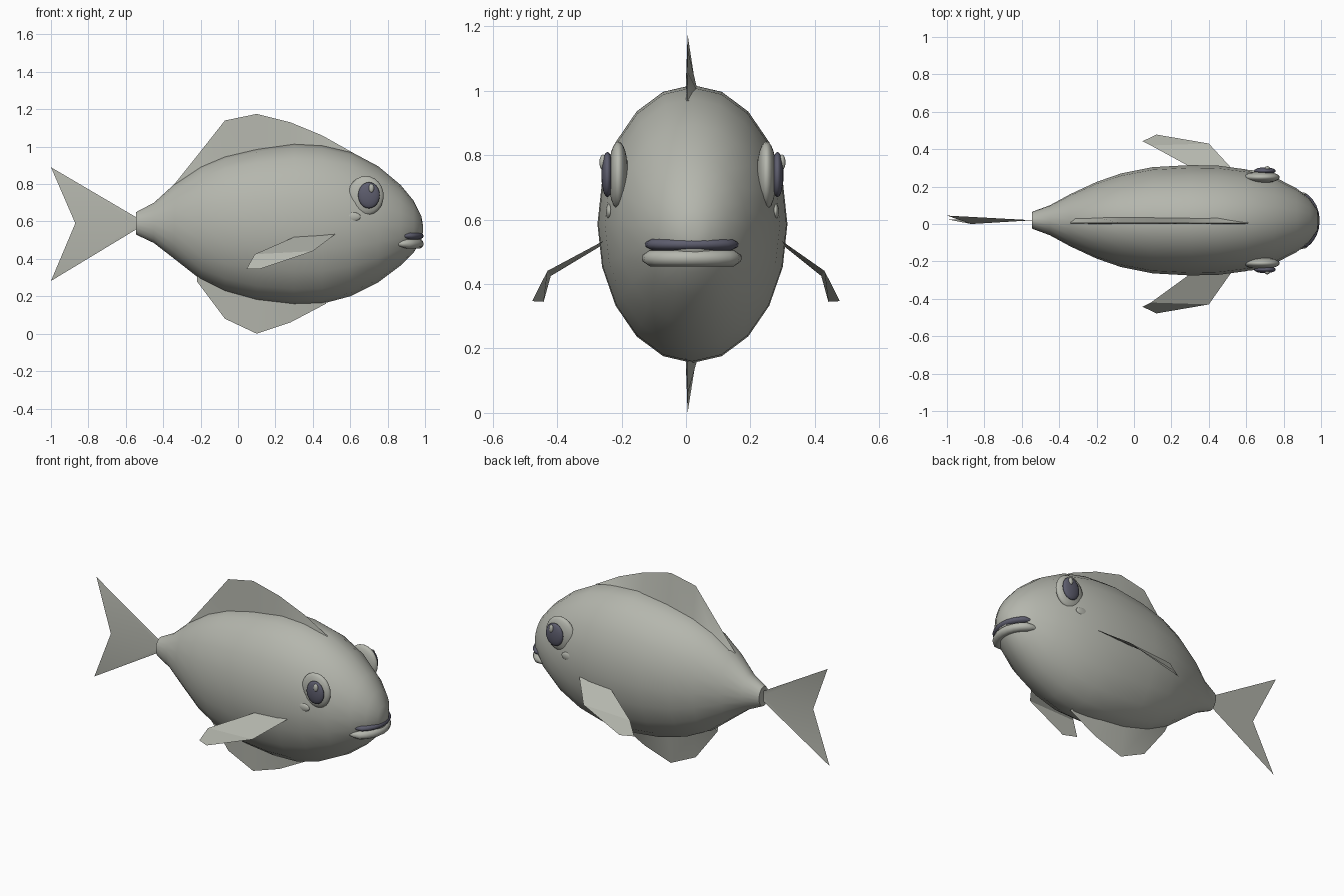
import bpy, math
from mathutils import Vector

if "Cube" in bpy.data.objects:
    bpy.data.objects.remove(bpy.data.objects["Cube"])

MID = 0.02  # the body sits slightly off the y axis


def material(name, rgb):
    m = bpy.data.materials.new(name)
    m.diffuse_color = (*rgb, 1)
    m.use_nodes = True
    m.node_tree.nodes["Principled BSDF"].inputs["Base Color"].default_value = m.diffuse_color
    return m


GREY = material("grey_green", (0.46, 0.47, 0.42))
DARK = material("dark_slate", (0.11, 0.11, 0.155))


def make(name, verts, faces, mat, angle=None):
    me = bpy.data.meshes.new(name)
    me.from_pydata([tuple(v) for v in verts], [], faces)
    me.materials.append(mat)
    ob = bpy.data.objects.new(name, me)
    bpy.context.collection.objects.link(ob)
    if angle:
        bpy.ops.object.select_all(action='DESELECT')
        ob.select_set(True)
        bpy.context.view_layer.objects.active = ob
        bpy.ops.object.shade_smooth_by_angle(angle=math.radians(angle))
    return ob


def loft(name, rings, mat, angle):
    """Skin a list of equal rings and cap both ends."""
    n = len(rings[0])
    verts = [v for r in rings for v in r]
    faces = [(i * n + j, i * n + (j + 1) % n, (i + 1) * n + (j + 1) % n, (i + 1) * n + j)
             for i in range(len(rings) - 1) for j in range(n)]
    faces.append(tuple(reversed(range(n))))
    faces.append(tuple(range(len(verts) - n, len(verts))))
    return make(name, verts, faces, mat, angle)


def ring(centre, u, v, n):
    return [Vector(centre) + Vector(u) * math.cos(2 * math.pi * k / n)
            + Vector(v) * math.sin(2 * math.pi * k / n) for k in range(n)]


def ellipsoid(name, centre, radii, mat):
    bpy.ops.mesh.primitive_uv_sphere_add(segments=24, ring_count=12, radius=1)
    ob = bpy.context.object
    ob.name = name
    for v in ob.data.vertices:  # poles point sideways
        x, y, z = v.co
        v.co = (centre[0] + radii[0] * x, centre[1] + radii[1] * z, centre[2] - radii[2] * y)
    ob.data.materials.append(mat)
    bpy.ops.object.shade_smooth_by_angle(angle=math.radians(60))


# Body: x, top, bottom, half width
stations = [(-0.545, 0.65, 0.53, 0.045), (-0.45, 0.70, 0.485, 0.08), (-0.34, 0.80, 0.40, 0.14),
            (-0.20, 0.895, 0.29, 0.205), (-0.07, 0.95, 0.225, 0.25), (0.10, 0.99, 0.178, 0.284),
            (0.30, 1.018, 0.155, 0.295), (0.45, 1.01, 0.16, 0.292), (0.60, 0.975, 0.20, 0.272),
            (0.75, 0.895, 0.275, 0.232), (0.87, 0.795, 0.365, 0.17), (0.94, 0.71, 0.435, 0.115),
            (0.98, 0.63, 0.50, 0.055), (0.988, 0.585, 0.54, 0.02)]
loft("body", [ring((x, MID, (t + b) / 2), (0, w, 0), (0, 0, (t - b) / 2), 20)
              for x, t, b, w in stations], GREY, 60)


def wedge_fin(name, outline):
    """Fin with a thick base in the body and a thin edge: x, edge z, base z."""
    n = len(outline)
    verts = [(x, 0.005, e) for x, e, b in outline]
    for side in (-1, 1):
        verts += [(x, 0.017 + side * 0.018, b) for x, e, b in outline]
    faces = []
    for i in range(n - 1):
        faces += [(i, i + 1, n + i + 1, n + i), (i + 1, i, 2 * n + i, 2 * n + i + 1)]
    make(name, verts, faces, GREY, 50)


wedge_fin("dorsal_fin", [(-0.34, 0.80, 0.78), (-0.20, 0.975, 0.88), (-0.07, 1.14, 0.94),
                         (0.10, 1.175, 0.98), (0.28, 1.13, 1.005), (0.45, 1.06, 1.0),
                         (0.61, 0.97, 0.96)])
wedge_fin("belly_fin", [(-0.22, 0.28, 0.31), (-0.07, 0.08, 0.235), (0.10, 0.0, 0.19),
                        (0.28, 0.06, 0.165), (0.47, 0.16, 0.17)])

# Forked tail
make("tail_fin", [(-0.54, MID, 0.62), (-1, 0.045, 0.89), (-0.87, 0.0, 0.59),
                  (-1, 0.025, 0.282), (-0.54, MID, 0.56), (-0.54, MID, 0.59)],
     [(5, 0, 1, 2), (5, 2, 3, 4)], GREY, 60)

for s, side in ((-1, "right"), (1, "left")):
    # Bent side fin: root pair, bend pair, tip pair
    make(side + "_side_fin",
         [(0.52, MID + s * 0.28, 0.532), (0.31, MID + s * 0.28, 0.521),
          (0.40, s * 0.43, 0.441), (0.09, s * 0.42, 0.425),
          (0.12, s * 0.478, 0.347), (0.045, s * 0.442, 0.345)],
         [(0, 1, 3, 2), (2, 3, 5, 4)], GREY)
    # Eye, pupil, glint and cheek spot
    ellipsoid(side + "_eye", (0.683, MID + s * 0.23, 0.737), (0.096, 0.031, 0.106), GREY)
    ellipsoid(side + "_pupil", (0.70, MID + s * 0.264, 0.74), (0.058, 0.019, 0.07), DARK)
    ellipsoid(side + "_glint", (0.713, MID + s * 0.278, 0.778), (0.014, 0.011, 0.024), GREY)
    ellipsoid(side + "_cheek_spot", (0.61, MID + s * 0.258, 0.625), (0.046, 0.011, 0.025), GREY)


def lip(name, z, height, half, back, mat):
    """Tube bent around the snout, narrowing at the mouth corners."""
    rings = []
    for k in range(-6, 7):
        a = math.radians(15 * k)
        front = Vector((math.cos(a), math.sin(a), 0))
        f = 0.35 + 0.65 * min(1, (6 - abs(k)) / 2)
        c = Vector((back + (0.965 - back) * math.cos(a), MID - 0.002 + (half - 0.008) * math.sin(a), z))
        rings.append(ring(c, front * 0.028 * f, (0, 0, height * f), 10))
    loft(name, rings, mat, 60)


lip("upper_lip", 0.523, 0.019, 0.14, 0.865, DARK)
lip("lower_lip", 0.48, 0.026, 0.15, 0.845, GREY)
